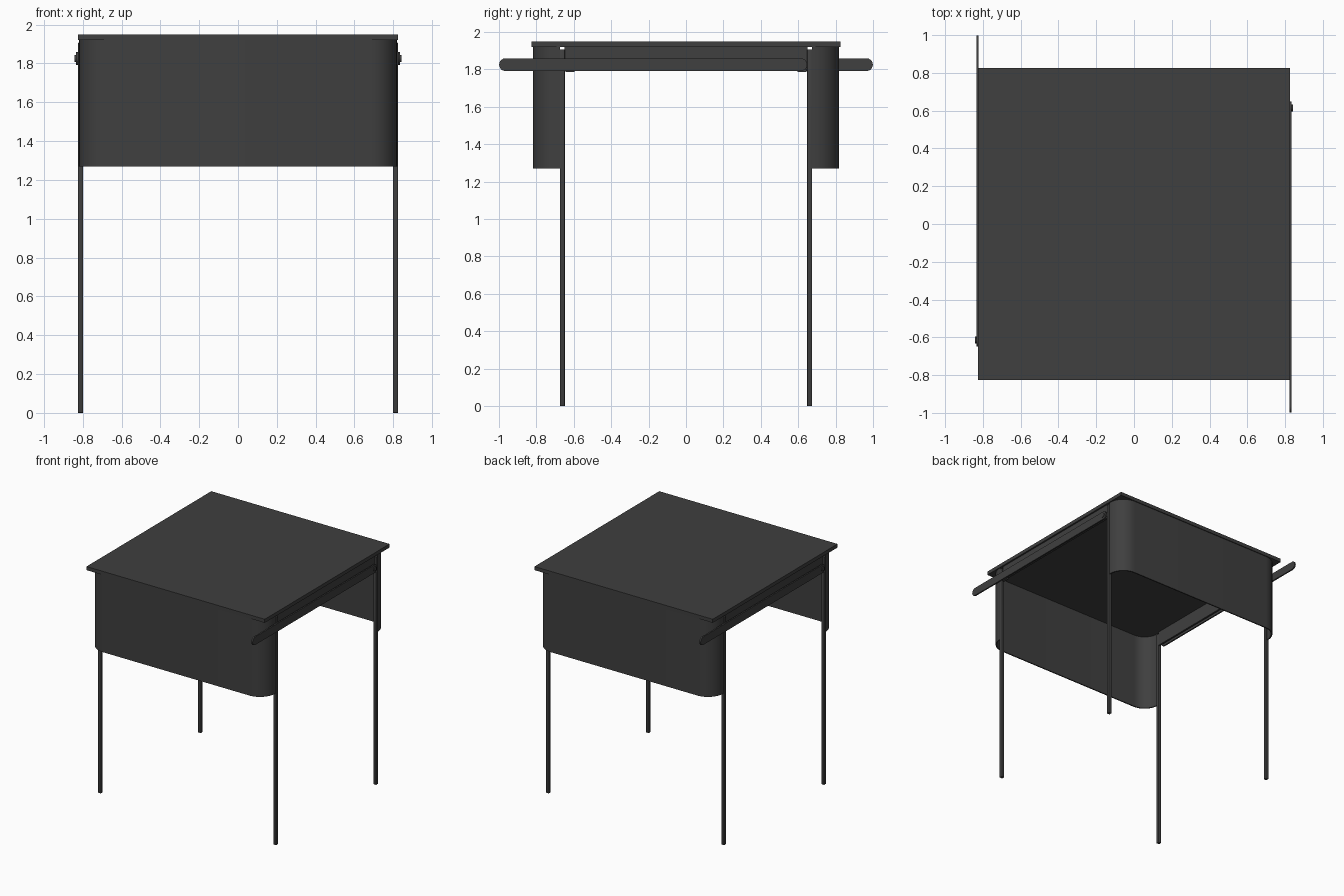
import bpy, bmesh, math

if "Cube" in bpy.data.objects:
    bpy.data.objects.remove(bpy.data.objects["Cube"])

mat = bpy.data.materials.new("charcoal")
mat.diffuse_color = (0.05, 0.05, 0.05, 1)
mat.use_nodes = True
mat.node_tree.nodes["Principled BSDF"].inputs["Base Color"].default_value = mat.diffuse_color


def finish(name, bm, smooth=False):
    bmesh.ops.recalc_face_normals(bm, faces=bm.faces)
    me = bpy.data.meshes.new(name)
    bm.to_mesh(me)
    bm.free()
    ob = bpy.data.objects.new(name, me)
    bpy.context.collection.objects.link(ob)
    me.materials.append(mat)
    if smooth:
        bpy.ops.object.select_all(action='DESELECT')
        ob.select_set(True)
        bpy.context.view_layer.objects.active = ob
        bpy.ops.object.shade_smooth_by_angle(angle=math.radians(35))
    return ob


def box(name, lo, hi, bevel=0):
    bm = bmesh.new()
    bmesh.ops.create_cube(bm, size=1)
    for v in bm.verts:
        v.co = [(a + b) / 2 + c * (b - a) for a, b, c in zip(lo, hi, v.co)]
    if bevel:
        bmesh.ops.bevel(bm, geom=bm.edges[:], offset=bevel, segments=2,
                        profile=0.5, affect='EDGES')
    return finish(name, bm, bool(bevel))


def prism(name, points, offset, smooth=True):
    """Extrude a closed outline of 3D points along an offset."""
    bm = bmesh.new()
    face = bm.faces.new([bm.verts.new(p) for p in points])
    ext = bmesh.ops.extrude_face_region(bm, geom=[face])
    bmesh.ops.translate(bm, vec=offset,
                        verts=[g for g in ext['geom'] if isinstance(g, bmesh.types.BMVert)])
    return finish(name, bm, smooth)


def arc(cx, cy, r, start, end, n=10):
    angles = [math.radians(start + (end - start) * i / n) for i in range(n + 1)]
    return [(cx + r * math.cos(a), cy + r * math.sin(a)) for a in angles]


# table top
box("table_top", (-0.825, -0.825, 1.92), (0.825, 0.825, 1.95))


# curved sheet panels, front and back
def u_line(r):
    return ([(-0.68 - r, -0.675)] + arc(-0.68, -0.68, r, 180, 270)
            + arc(0.68, -0.68, r, 270, 360) + [(0.68 + r, -0.675)])


outline = u_line(0.138) + u_line(0.128)[::-1]
for name, s in (("front_panel", 1), ("back_panel", -1)):
    prism(name, [(x, s * y, 1.27) for x, y in outline], (0, 0, 0.65))

# s = 1 is the right side; the left side is turned half a circle around z
for side, s in (("right", 1), ("left", -1)):
    # legs
    for end, e in (("front", -1), ("back", 1)):
        x, y = s * 0.811, e * 0.661
        box(f"{end}_{side}_leg", (x - 0.0135, y - 0.0135, 0),
            (x + 0.0135, y + 0.0135, 1.907), 0.003)

    # side apron under the top
    xs = sorted((s * 0.797, s * 0.812))
    box(f"{side}_apron", (xs[0], -0.65, 1.80), (xs[1], 0.65, 1.92))

    # flat sliding bar with round ends
    bar = arc(-0.965, 1.825, 0.034, 90, 270) + arc(0.614, 1.825, 0.034, -90, 90)
    prism(f"{side}_bar", [(s * 0.823, s * y, z) for y, z in bar], (s * 0.012, 0, 0))

    # pivot bolt
    bolt = arc(0.614, 1.825, 0.018, 0, 337.5, 15)
    prism(f"{side}_bolt", [(s * 0.80, s * y, z) for y, z in bolt], (s * 0.041, 0, 0))

    # catch holding the bar near the far leg
    xs = sorted((s * 0.80, s * 0.825))
    ys = sorted((s * -0.645, s * -0.595))
    box(f"{side}_catch", (xs[0], ys[0], 1.787), (xs[1], ys[1], 1.80))
